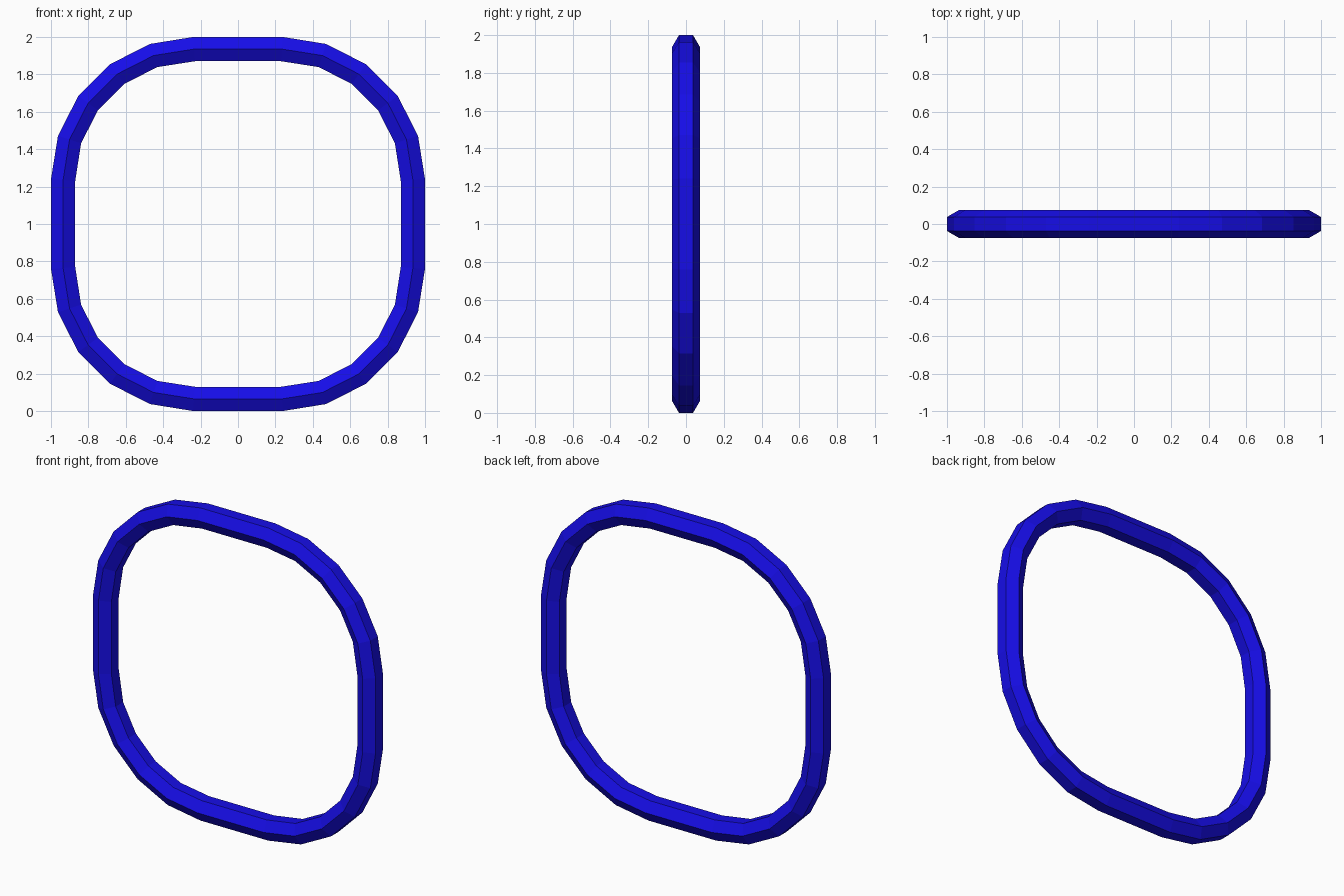
import bpy, bmesh
from math import sin, cos, pi, radians

if "Cube" in bpy.data.objects:
    bpy.data.objects.remove(bpy.data.objects["Cube"])

TUBE = 0.075                    # hexagon radius
HALF = TUBE * cos(pi / 6)       # hexagon half-width in the ring plane
STRAIGHT = 0.235                # half length of each straight side
ARC = 1 - HALF - STRAIGHT       # corner radius of the centre line
STEPS = 5                       # segments per corner

# Centre line: four rounded corners joined by straight sides
path = []
for q, (sx, sz) in enumerate([(1, 1), (-1, 1), (-1, -1), (1, -1)]):
    for i in range(STEPS + 1):
        a = q * pi / 2 + i * pi / 2 / STEPS
        # mitre direction: corner ends lean half-way to the straight side
        lean = radians(4.5) * ((i == 0) - (i == STEPS))
        path.append((sx * STRAIGHT + ARC * cos(a),
                     1 + sz * STRAIGHT + ARC * sin(a), a + lean))

# Sweep a hexagon around the centre line
bm = bmesh.new()
rings = []
for x, z, d in path:
    ring = []
    for k in range(6):
        t = pi / 6 + k * pi / 3
        r, y = TUBE * cos(t), TUBE * sin(t)
        ring.append(bm.verts.new((x + r * cos(d), y, z + r * sin(d))))
    rings.append(ring)
for i, a in enumerate(rings):
    b = rings[(i + 1) % len(rings)]
    for k in range(6):
        m = (k + 1) % 6
        bm.faces.new((a[k], a[m], b[m], b[k]))
bmesh.ops.recalc_face_normals(bm, faces=bm.faces)

mesh = bpy.data.meshes.new("rounded_square_ring")
bm.to_mesh(mesh)
bm.free()
ring_obj = bpy.data.objects.new("rounded_square_ring", mesh)
bpy.context.collection.objects.link(ring_obj)

# Blue finish
blue = bpy.data.materials.new("blue")
blue.diffuse_color = (0.008, 0.004, 0.8, 1)
blue.use_nodes = True
blue.node_tree.nodes["Principled BSDF"].inputs["Base Color"].default_value = blue.diffuse_color
mesh.materials.append(blue)
